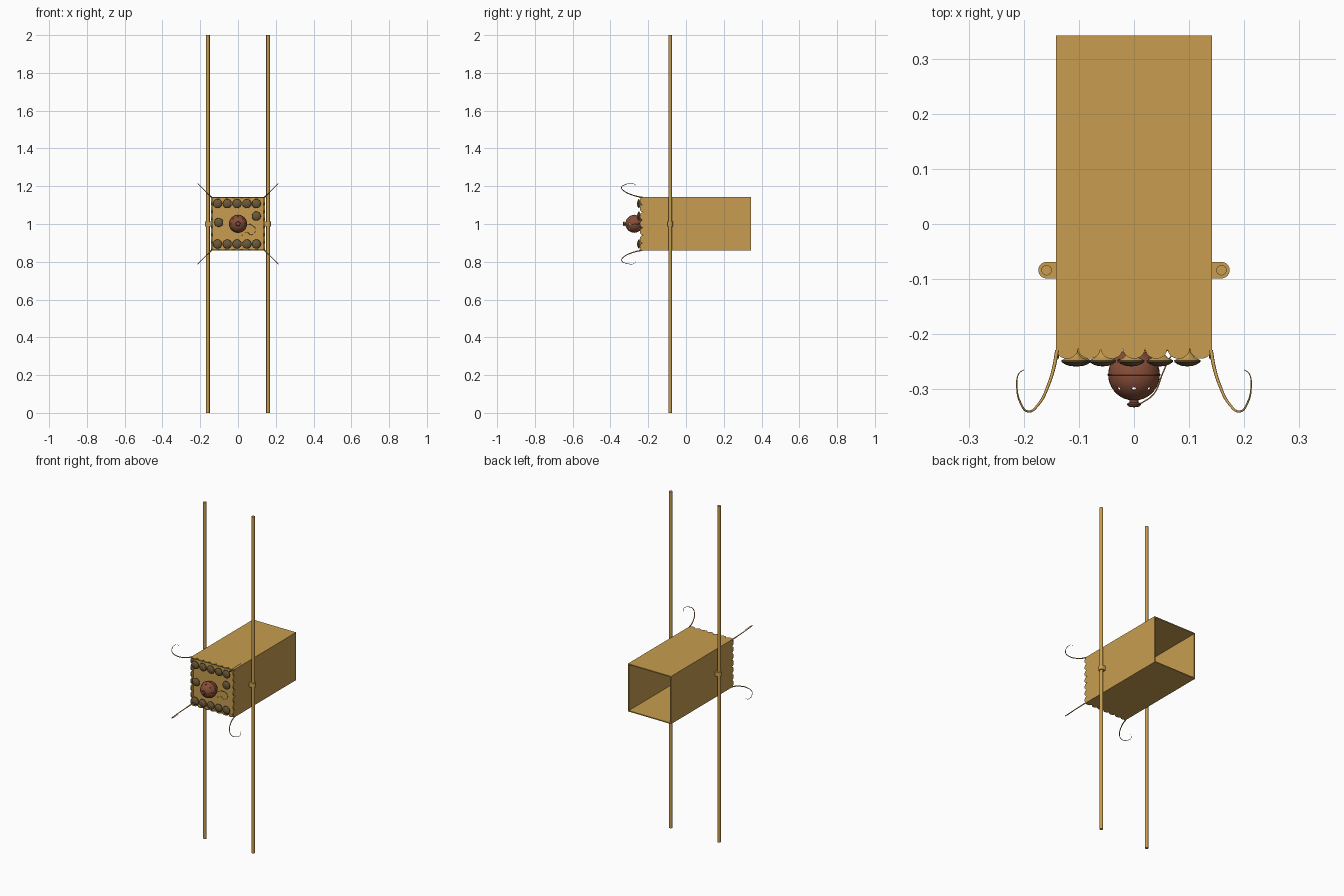
import bpy, bmesh, math
from mathutils import Matrix, Vector

if "Cube" in bpy.data.objects:
    bpy.data.objects.remove(bpy.data.objects["Cube"])


def material(name, rgb):
    m = bpy.data.materials.new(name)
    m.diffuse_color = (*rgb, 1)
    m.use_nodes = True
    m.node_tree.nodes["Principled BSDF"].inputs["Base Color"].default_value = m.diffuse_color
    return m


TAN = material("tan_wood", (0.58, 0.34, 0.08))
DARK = material("dark_brass", (0.15, 0.10, 0.04))
RUST = material("rust_brown", (0.24, 0.075, 0.04))
W, ZC, WALL = 0.142, 1.001, 0.006      # half width, centre height, wall thickness
FRONT, BACK = -0.226, 0.343


def finish(name, bm, mat, smooth=False):
    bmesh.ops.recalc_face_normals(bm, faces=bm.faces)
    me = bpy.data.meshes.new(name)
    bm.to_mesh(me)
    bm.free()
    ob = bpy.data.objects.new(name, me)
    bpy.context.collection.objects.link(ob)
    me.materials.append(mat)
    if smooth:
        bpy.context.view_layer.objects.active = ob
        ob.select_set(True)
        bpy.ops.object.shade_smooth_by_angle(angle=math.radians(40))
        ob.select_set(False)
    return ob


def prism(name, points, thickness, matrix, mat, smooth=False):
    """Extrude a flat outline along local z, then place it."""
    bm = bmesh.new()
    face = bm.faces.new([bm.verts.new((x, y, 0)) for x, y in points])
    ext = bmesh.ops.extrude_face_region(bm, geom=[face])["geom"]
    bmesh.ops.translate(bm, vec=(0, 0, thickness),
                        verts=[v for v in ext if isinstance(v, bmesh.types.BMVert)])
    bm.transform(matrix)
    return finish(name, bm, mat, smooth)


def lathe(name, profile, centre, mat, steps=24):
    """Spin (radius, y) points about a y-axis through the centre."""
    bm = bmesh.new()
    vs = [bm.verts.new((r, y, 0)) for r, y in profile]
    edges = [bm.edges.new(p) for p in zip(vs, vs[1:])]
    bmesh.ops.spin(bm, geom=vs + edges, cent=(0, 0, 0), axis=(0, 1, 0),
                   angle=math.tau, steps=steps)
    bmesh.ops.remove_doubles(bm, verts=bm.verts, dist=1e-5)
    bm.transform(Matrix.Translation(centre))
    return finish(name, bm, mat, True)


def wire(name, points, radius, mat, tip=1.0):
    cu = bpy.data.curves.new(name, 'CURVE')
    cu.dimensions = '3D'
    cu.bevel_depth = radius
    cu.bevel_resolution = 2
    cu.resolution_u = 6
    cu.use_fill_caps = True
    sp = cu.splines.new('BEZIER')
    sp.bezier_points.add(len(points) - 1)
    for i, (bp, p) in enumerate(zip(sp.bezier_points, points)):
        bp.co = p
        bp.handle_left_type = bp.handle_right_type = 'AUTO'
        bp.radius = 1 + (tip - 1) * i / (len(points) - 1)
    ob = bpy.data.objects.new(name, cu)
    bpy.context.collection.objects.link(ob)
    cu.materials.append(mat)


# box walls with a scalloped front edge
LOBES = 7
lobe = W / LOBES
outline = [(W, BACK), (-W, BACK), (-W, FRONT)]
for i in range(LOBES):
    cx = -W + lobe * (2 * i + 1)
    outline += [(cx - lobe * math.cos(math.pi * k / 10),
                 FRONT - 0.019 * math.sin(math.pi * k / 10)) for k in range(1, 10)]
    outline.append((cx + lobe, FRONT))
for i, side in enumerate(("top", "left", "bottom", "right")):
    place = (Matrix.Translation((0, 0, ZC)) @ Matrix.Rotation(-i * math.pi / 2, 4, 'Y')
             @ Matrix.Translation((0, 0, W - WALL)))
    prism(f"{side}_wall", outline, WALL, place, TAN)

# front panel
h = W - WALL / 2
prism("front_panel", [(-h, -h), (h, -h), (h, h), (-h, h)], WALL,
      Matrix.Translation((0, FRONT + WALL, ZC)) @ Matrix.Rotation(math.pi / 2, 4, 'X'), TAN)

# side poles and their clamps
PX, PY = 0.159, -0.084
for s, label in ((-1, "left"), (1, "right")):
    circle = [(0.0095 * math.cos(math.tau * k / 16), 0.0095 * math.sin(math.tau * k / 16))
              for k in range(16)]
    prism(f"{label}_pole", circle, 2, Matrix.Translation((s * PX, PY, 0)), TAN, True)
    arc = [(s * (PX + 0.015 * math.cos(a)), PY + 0.015 * math.sin(a))
           for a in (math.pi * (k / 12 - 0.5) for k in range(13))]
    prism(f"{label}_clamp", arc + [(s * (W - 0.003), PY + 0.015), (s * (W - 0.003), PY - 0.015)],
          0.026, Matrix.Translation((0, 0, ZC - 0.013)), TAN, True)

# studs: flared base and dark cap
spots = [(x, z) for z in (1.108, 0.894) for x in (-0.108, -0.057, -0.005, 0.047, 0.097)]
spots += [(-0.102, 1.008), (0.097, 1.042)]
base = [(0.004, 0), (0.007, -0.009), (0.014, -0.017), (0.024, -0.022)]
cap = [(0.024, -0.022), (0.0235, -0.025), (0.018, -0.029), (0.010, -0.032), (0, -0.033)]
for i, (x, z) in enumerate(spots):
    lathe(f"stud_base_{i}", base, (x, FRONT, z), TAN)
    lathe(f"stud_cap_{i}", cap, (x, FRONT, z), DARK)

# hollow perforated ball
BALL = Vector((0, -0.274, ZC))
R = 0.047
bm = bmesh.new()
for r in (R, R - 0.002):
    ret = bmesh.ops.create_uvsphere(bm, u_segments=32, v_segments=18, radius=r)
    if r < R:
        bmesh.ops.reverse_faces(bm, faces=list({f for v in ret["verts"] for f in v.link_faces}))
bm.transform(Matrix.Translation(BALL) @ Matrix.Rotation(math.pi / 2, 4, 'X'))
me = bpy.data.meshes.new("perforated_ball")
bm.to_mesh(me)
bm.free()
ball = bpy.data.objects.new("perforated_ball", me)
bpy.context.collection.objects.link(ball)
me.materials.append(RUST)

bm = bmesh.new()
for tilt in (-0.58, 0.58):
    for k in range(8):
        d = Vector((math.cos(k * math.pi / 4) * math.cos(tilt), math.sin(tilt),
                    math.sin(k * math.pi / 4) * math.cos(tilt)))
        bmesh.ops.create_cone(bm, cap_ends=True, segments=10, radius1=0.0035, radius2=0.0035,
                              depth=0.012, matrix=Matrix.Translation(BALL + d * R)
                              @ d.to_track_quat('Z', 'Y').to_matrix().to_4x4())
cutter = finish("hole_cutter", bm, RUST)
cutter.hide_render = True
cutter.hide_set(True)
mod = ball.modifiers.new("holes", 'BOOLEAN')
mod.operation = 'DIFFERENCE'
mod.solver = 'EXACT'
mod.object = cutter
bpy.context.view_layer.objects.active = ball
ball.select_set(True)
bpy.ops.object.modifier_apply(modifier=mod.name)
bpy.ops.object.shade_smooth_by_angle(angle=math.radians(40))
ball.select_set(False)
bpy.data.objects.remove(cutter)

# ball seam and front knob
lathe("ball_seam", [(0.046, -0.0015), (0.0482, -0.001), (0.0482, 0.001), (0.046, 0.0015)],
      BALL, RUST, 32)
lathe("ball_knob", [(0.008, 0.002), (0.008, -0.004), (0.012, -0.005), (0.0125, -0.008),
                    (0.010, -0.0115), (0, -0.013)], (0, -0.3205, ZC), RUST)

# thin cord hanging from the knob
wire("cord", [(0.010, -0.328, 1.0), (0.036, -0.309, 0.995), (0.052, -0.272, 0.998),
              (0.068, -0.24, 0.996), (0.092, -0.23, 0.972), (0.072, -0.23, 0.942),
              (0.045, -0.23, 0.956), (0.018, -0.23, 0.938)], 0.0012, TAN)

# tapered corner tendrils: (outward offset, y)
curl = [(-0.002, -0.23), (0.004, -0.262), (0.013, -0.291), (0.031, -0.327), (0.051, -0.341),
        (0.065, -0.324), (0.071, -0.296), (0.068, -0.273), (0.058, -0.265)]
for sx, a in ((-1, "left"), (1, "right")):
    for sz, b in ((-1, "lower"), (1, "upper")):
        wire(f"{b}_{a}_tendril", [(sx * (W + d), y, ZC + sz * (W + d)) for d, y in curl],
             0.0035, TAN, 0.15)
